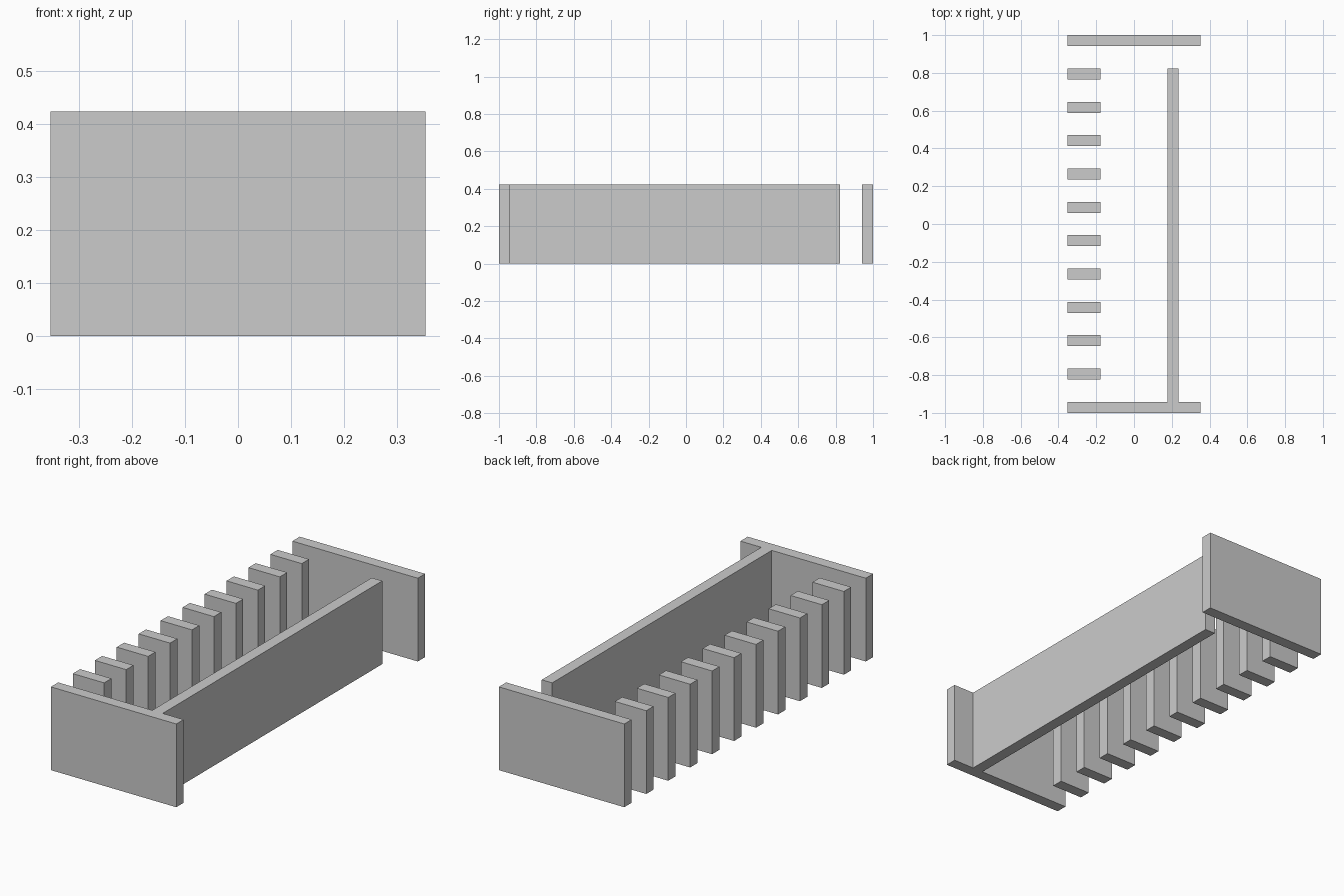
import bpy, bmesh

if "Cube" in bpy.data.objects:
    bpy.data.objects.remove(bpy.data.objects["Cube"])

T = 1 / 17          # panel thickness
H = 7.2 / 17        # common height
W = 6 / 17          # half width


def extrude_profile(name, points):
    """Solid made by raising a plan outline from z = 0 to H."""
    bm = bmesh.new()
    face = bm.faces.new([bm.verts.new((x, y, 0)) for x, y in points])
    raised = bmesh.ops.extrude_face_region(bm, geom=[face])["geom"]
    verts = [v for v in raised if isinstance(v, bmesh.types.BMVert)]
    bmesh.ops.translate(bm, verts=verts, vec=(0, 0, H))
    bmesh.ops.recalc_face_normals(bm, faces=bm.faces)
    mesh = bpy.data.meshes.new(name)
    bm.to_mesh(mesh)
    bm.free()
    obj = bpy.data.objects.new(name, mesh)
    bpy.context.collection.objects.link(obj)
    return obj


def slab(name, x0, x1, y0, y1):
    return extrude_profile(name, [(x0, y0), (x1, y0), (x1, y1), (x0, y1)])


# Front end wall and long side wall, joined as one T-shaped plan
x0, x1 = 3 * T, 4 * T
extrude_profile("front_and_side_wall", [
    (-W, -1), (W, -1), (W, -1 + T), (x1, -1 + T),
    (x1, 14 * T), (x0, 14 * T), (x0, -1 + T), (-W, -1 + T)])

# Free-standing back end wall
slab("back_wall", -W, W, 1 - T, 1)

# Row of ten evenly spaced upright fins on the open side
for i in range(10):
    y = (-13.5 + 3 * i) * T
    slab(f"fin_{i + 1}", -W, -3 * T, y - T / 2, y + T / 2)
